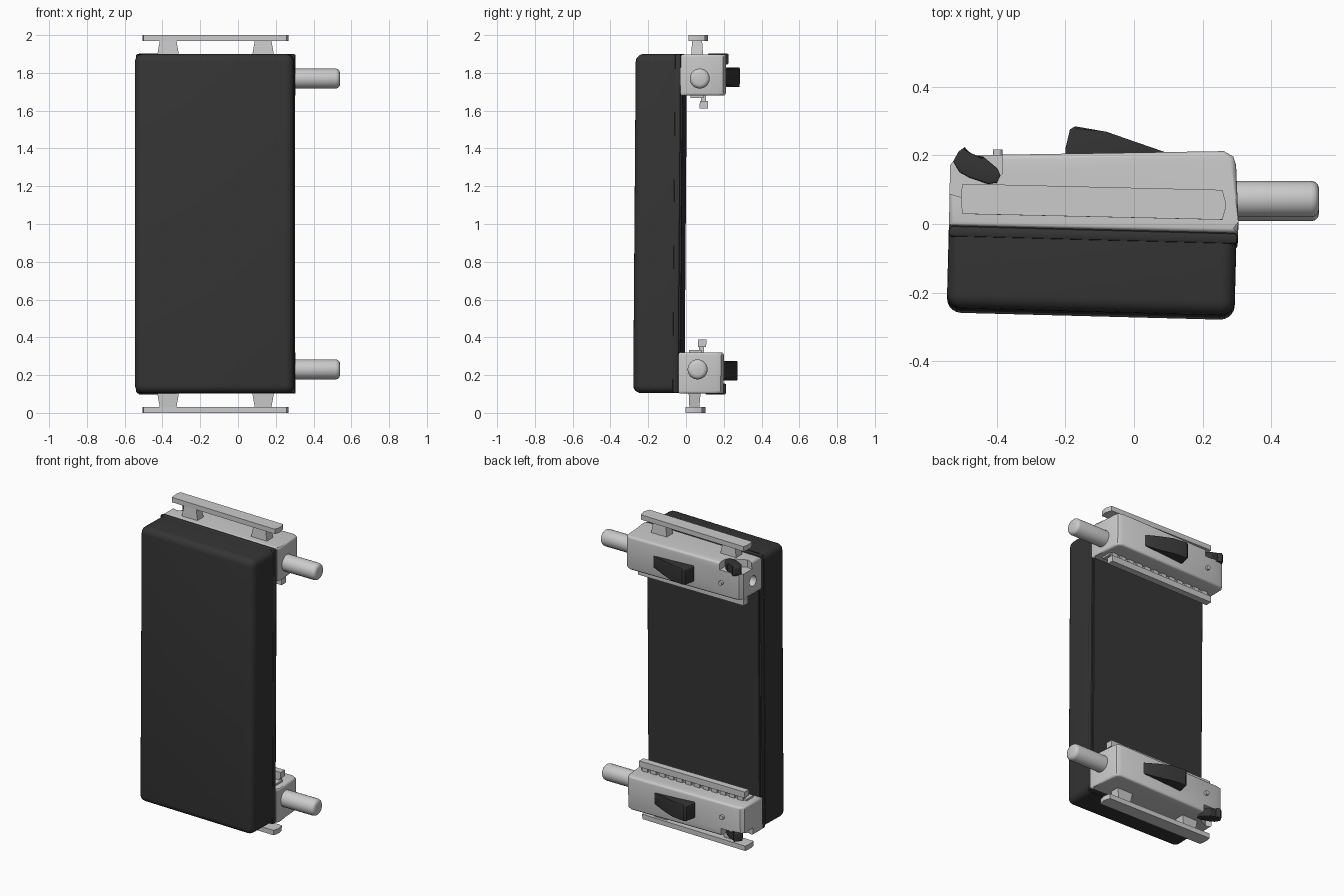
import bpy, bmesh, math
from mathutils import Matrix, Vector

if "Cube" in bpy.data.objects:
    bpy.data.objects.remove(bpy.data.objects["Cube"])

dark = bpy.data.materials.new("dark_rubber")
dark.diffuse_color = (0.035, 0.035, 0.035, 1)
dark.use_nodes = True
dark.node_tree.nodes["Principled BSDF"].inputs["Base Color"].default_value = dark.diffuse_color


def finish(name, bm, mat=None):
    bmesh.ops.recalc_face_normals(bm, faces=bm.faces)
    me = bpy.data.meshes.new(name)
    bm.to_mesh(me)
    bm.free()
    ob = bpy.data.objects.new(name, me)
    bpy.context.collection.objects.link(ob)
    if mat:
        me.materials.append(mat)
    return ob


def prism(name, outline, h0, h1, side=1, bevel=0, mat=None, top=None):
    """Plan outline extruded between two heights measured from mid-height."""
    bm = bmesh.new()
    a = [bm.verts.new((x, y, 1 + side * h0)) for x, y in outline]
    b = [bm.verts.new((x, y, 1 + side * h1)) for x, y in (top or outline)]
    bm.faces.new(a)
    bm.faces.new(b)
    n = len(a)
    for i in range(n):
        j = (i + 1) % n
        bm.faces.new((a[i], a[j], b[j], b[i]))
    if bevel:
        rim = [e for e in bm.edges if abs(e.verts[0].co.z - e.verts[1].co.z) < 1e-5]
        bmesh.ops.bevel(bm, geom=rim, offset=bevel, segments=3, profile=0.5, affect='EDGES')
    return finish(name, bm, mat)


def rect(x0, x1, y0, y1):
    return [(x0, y0), (x1, y0), (x1, y1), (x0, y1)]


def rod(name, x0, x1, y, z, r, axis='X', chamfer=0, sides=24):
    bm = bmesh.new()
    bmesh.ops.create_cone(bm, cap_ends=True, segments=sides, radius1=r, radius2=r, depth=x1 - x0)
    if chamfer:
        end = [e for e in bm.edges if all(v.co.z > 0 for v in e.verts)]
        bmesh.ops.bevel(bm, geom=end, offset=chamfer, segments=3, profile=0.5, affect='EDGES')
    if axis == 'X':
        m = Matrix.Translation(((x0 + x1) / 2, y, z)) @ Matrix.Rotation(math.pi / 2, 4, 'Y')
    else:
        m = Matrix.Translation((y, (x0 + x1) / 2, z)) @ Matrix.Rotation(-math.pi / 2, 4, 'X')
    bm.transform(m)
    return finish(name, bm)


def slab(name, x0, x1, y0, y1, z0, z1, bevel, front_only, seg):
    """Dark upright slab with rounded edges, yawed slightly."""
    bm = bmesh.new()
    bmesh.ops.create_cube(bm, size=1)
    bm.transform(Matrix.Translation(((x0 + x1) / 2, (y0 + y1) / 2, (z0 + z1) / 2))
                 @ Matrix.Diagonal((x1 - x0, y1 - y0, z1 - z0, 1)))
    mid = (y0 + y1) / 2
    edges = [e for e in bm.edges if not front_only or min(v.co.y for v in e.verts) < mid]
    bmesh.ops.bevel(bm, geom=edges, offset=bevel, segments=seg, profile=0.5, affect='EDGES')
    c = Vector((-0.12, 0, 0))
    bm.transform(Matrix.Translation(c) @ Matrix.Rotation(math.radians(-1.5), 4, 'Z')
                 @ Matrix.Translation(-c))
    return finish(name, bm, dark)


def cut(ob, cutter):
    m = ob.modifiers.new("cut", 'BOOLEAN')
    m.operation = 'DIFFERENCE'
    m.solver = 'EXACT'
    m.object = cutter
    bpy.context.view_layer.objects.active = ob
    bpy.ops.object.modifier_apply(modifier=m.name)
    bpy.data.objects.remove(cutter)


# Padded front panel with its back plate
slab("front_pad", -0.54, 0.30, -0.263, -0.053, 0.105, 1.9, 0.042, True, 5)
slab("pad_rim", -0.54, 0.304, -0.055, -0.022, 0.105, 1.9, 0.010, False, 2)
slab("back_plate", -0.53, 0.295, -0.035, -0.012, 0.3, 1.7, 0.003, False, 1)

bracket_plan = [(-0.54, -0.012), (0.303, -0.034), (0.305, 0.0), (0.298, 0.165), (0.29, 0.19),
                (0.262, 0.206), (-0.49, 0.194), (-0.52, 0.187), (-0.537, 0.165)]
notch_plan = [(-0.385, 0.3), (-0.385, 0.14), (-0.42, 0.11), (-0.5, 0.07), (-0.6, 0.1), (-0.6, 0.3)]
rail_plan = [(-0.505, 0.05), (-0.5, 0.022), (0.258, 0.005), (0.268, 0.04), (0.268, 0.055),
             (0.258, 0.092), (-0.5, 0.11), (-0.505, 0.085)]
lever_plan = [(-0.2, 0.18), (-0.2, 0.215), (-0.187, 0.27), (-0.172, 0.279), (-0.08, 0.263),
              (0.0, 0.235), (0.09, 0.204), (0.11, 0.18)]
knob_plan = [(-0.39, 0.135), (-0.398, 0.155), (-0.44, 0.19), (-0.478, 0.194), (-0.494, 0.218),
             (-0.512, 0.205), (-0.528, 0.176), (-0.51, 0.145), (-0.48, 0.128), (-0.425, 0.11),
             (-0.4, 0.113)]

for label, s in (("upper", 1), ("lower", -1)):
    # Clamp body with corner notch and end bore
    body = prism(label + "_bracket", bracket_plan, 0.68, 0.898, s, 0.014)
    cut(body, prism("notch_cutter", notch_plan, 0.85, 1.0, s))
    cut(body, rod("bore_cutter", -0.6, -0.45, 0.07, 1 + s * 0.77, 0.034))
    # Side peg
    rod(label + "_peg", 0.25, 0.54, 0.067, 1 + s * 0.77, 0.053, chamfer=0.022)
    # Outer rail on two tapered feet
    prism(label + "_outer_rail", rail_plan, 0.968, 1.0, s)
    for i, x in enumerate((-0.37, 0.133)):
        prism(f"{label}_rail_foot_{i}", rect(x - 0.06, x + 0.06, 0.02, 0.085), 0.88, 0.97, s,
              top=rect(x - 0.044, x + 0.044, 0.025, 0.078))
    # Inner rail, ledge and row of teeth
    prism(label + "_inner_rail", rect(-0.5, 0.265, 0.068, 0.112), 0.612, 0.652, s)
    prism(label + "_inner_ledge", rect(-0.5, 0.265, 0.02, 0.088), 0.668, 0.69, s)
    for i in range(12):
        x = -0.48 + i * 0.063
        prism(f"{label}_tooth_{i}", rect(x, x + 0.04, 0.074, 0.1), 0.645, 0.69, s)
    # Back lever, narrowing toward its hinge
    lever = prism(label + "_lever", lever_plan, 0.725, 0.828, s, 0.006, dark)
    for v in lever.data.vertices:
        f = max(0, (v.co.x + 0.05) / 0.16)
        mid = 1 + s * 0.785
        v.co.z = mid + (v.co.z - mid) * (1 - 0.3 * f)
    # Corner latch and small screw
    prism(label + "_latch", knob_plan, 0.845, 0.902, s, 0.006, dark)
    rod(label + "_screw", 0.17, 0.212, -0.398, 1 + s * 0.77, 0.014, 'Y', sides=16)

# Slight backward lean of the whole unit, then smooth the rounded parts
for ob in list(bpy.context.scene.objects):
    for v in ob.data.vertices:
        v.co.y += 0.0075 * (v.co.z - 1)
    ob.select_set(True)
    bpy.context.view_layer.objects.active = ob
bpy.ops.object.shade_smooth_by_angle(angle=math.radians(32))
